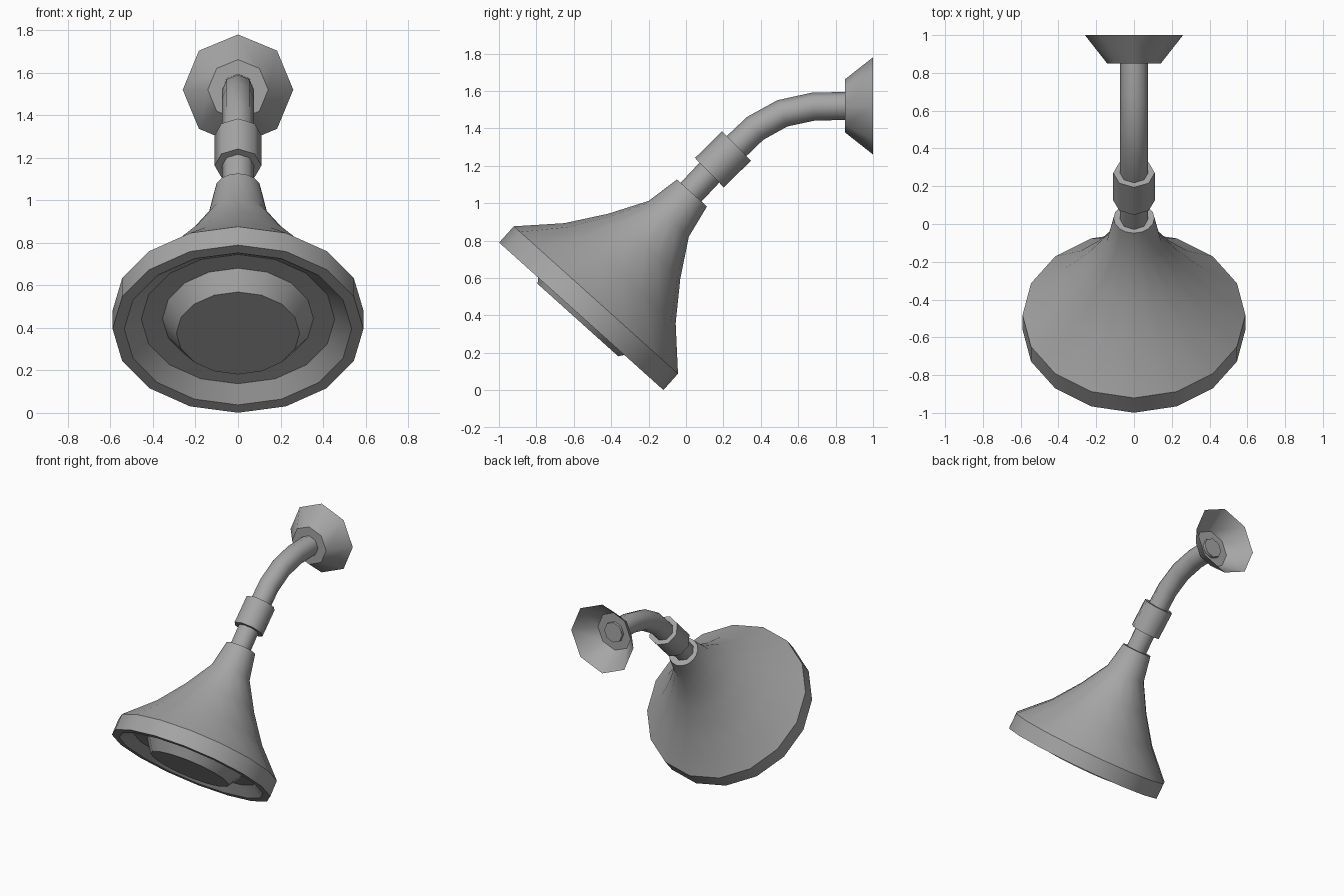
import bpy, bmesh, math
from mathutils import Vector

cube = bpy.data.objects.get("Cube")
if cube:
    bpy.data.objects.remove(cube, do_unlink=True)

grey = bpy.data.materials.new("satin_grey")
grey.use_nodes = True
colour = (0.38, 0.38, 0.38, 1)
grey.diffuse_color = colour
grey.node_tree.nodes["Principled BSDF"].inputs["Base Color"].default_value = colour


def loft(name, rings, sides, angle, cap_start=True, cap_end=True):
    """Skin rings of (centre, axis, radius) whose axes lie in the yz plane."""
    bm = bmesh.new()
    loops = []
    for centre, axis, radius in rings:
        across = Vector((1, 0, 0))
        up = across.cross(axis.normalized())
        loop = []
        for i in range(sides):
            a = math.tau * i / sides
            loop.append(bm.verts.new(centre + radius * (math.cos(a) * across + math.sin(a) * up)))
        loops.append(loop)
    for lower, upper in zip(loops, loops[1:]):
        for i in range(sides):
            j = (i + 1) % sides
            bm.faces.new((lower[i], lower[j], upper[j], upper[i]))
    if cap_start:
        bm.faces.new(loops[0][::-1])
    if cap_end:
        bm.faces.new(loops[-1])
    bmesh.ops.recalc_face_normals(bm, faces=bm.faces)
    mesh = bpy.data.meshes.new(name)
    bm.to_mesh(mesh)
    bm.free()
    mesh.materials.append(grey)
    obj = bpy.data.objects.new(name, mesh)
    bpy.context.collection.objects.link(obj)
    bpy.ops.object.select_all(action='DESELECT')
    obj.select_set(True)
    bpy.context.view_layer.objects.active = obj
    bpy.ops.object.shade_smooth_by_angle(angle=math.radians(angle))
    return obj


def lathe(name, origin, axis, profile, sides, angle, **caps):
    """Turn a profile of (radius, distance along axis)."""
    axis = axis.normalized()
    return loft(name, [(origin + axis * t, axis, r) for r, t in profile], sides, angle, **caps)


# Bell-shaped head: raised spray plate, groove, lip, rim, flared shell, neck
head_axis = Vector((0, 0.668, 0.744))
head_profile = [(0.29, -0.027), (0.355, 0.065), (0.455, 0.062), (0.535, 0),
                (0.59, 0), (0.59, 0.117), (0.4, 0.31), (0.26, 0.503),
                (0.144, 0.7), (0.108, 0.886)]
lathe("shower_head", Vector((0, -0.56, 0.395)), head_axis, head_profile, 16, 35)

# Bent supply arm from the neck to the wall
path = [Vector((0, y, z)) for y, z in
        [(0, 1.03), (0.125, 1.163), (0.27, 1.305), (0.37, 1.4),
         (0.515, 1.48), (0.68, 1.516), (0.87, 1.52)]]
arm = []
for i, point in enumerate(path):
    before = path[max(i - 1, 0)]
    after = path[min(i + 1, len(path) - 1)]
    arm.append((point, after - before, 0.075))
loft("supply_arm", arm, 8, 50)

# Collar nut around the arm
lathe("collar_nut", path[1], path[2] - path[1], [(0.11, 0), (0.11, 0.204)], 8, 50)

# Flared wall flange, open towards the wall
lathe("wall_flange", Vector((0, 0.85, 1.52)), Vector((0, 1, 0)),
      [(0.142, 0), (0.26, 0.15)], 8, 50, cap_end=False)
